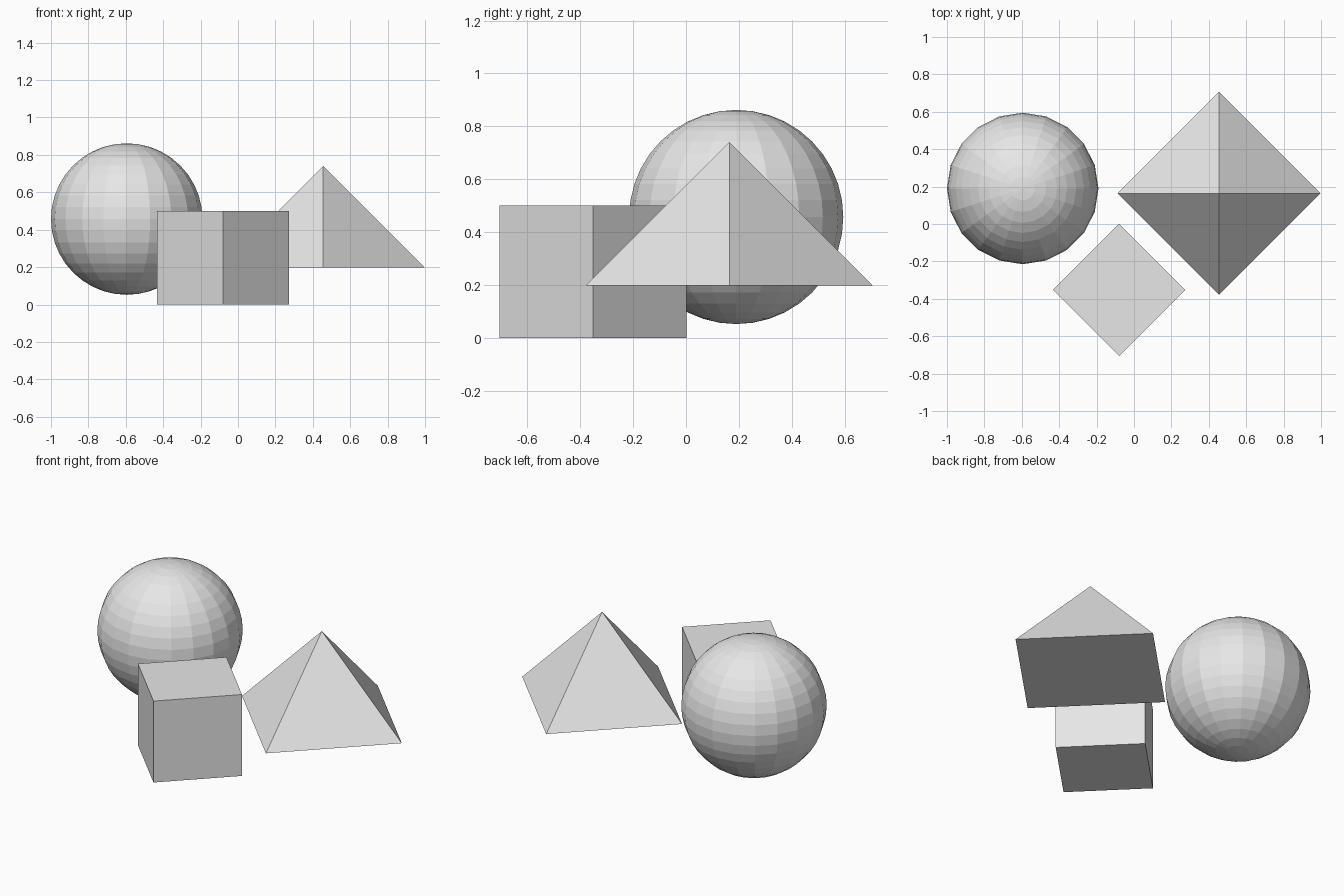
import bpy
import math

if "Cube" in bpy.data.objects:
    bpy.data.objects.remove(bpy.data.objects["Cube"], do_unlink=True)

# One plain grey for all the solids
grey = bpy.data.materials.new("light_grey")
grey.use_nodes = True
colour = (0.8, 0.8, 0.8, 1.0)
grey.diffuse_color = colour
grey.node_tree.nodes["Principled BSDF"].inputs["Base Color"].default_value = colour


def finish(name):
    """Name the newest primitive and give it the shared material."""
    obj = bpy.context.object
    obj.name = name
    obj.data.materials.append(grey)
    return obj


# Faceted ball
bpy.ops.mesh.primitive_uv_sphere_add(
    segments=20, ring_count=20, radius=0.405, location=(-0.595, 0.19, 0.457))
finish("ball")

# Block standing on the ground, turned corner-on
bpy.ops.mesh.primitive_cube_add(
    size=0.5, location=(-0.08, -0.352, 0.25), rotation=(0, 0, math.radians(45)))
finish("block")

# Square pyramid raised above the ground, corners along the axes
bpy.ops.mesh.primitive_cone_add(
    vertices=4, radius1=0.543, radius2=0, depth=0.543,
    location=(0.455, 0.164, 0.469))
finish("pyramid")
